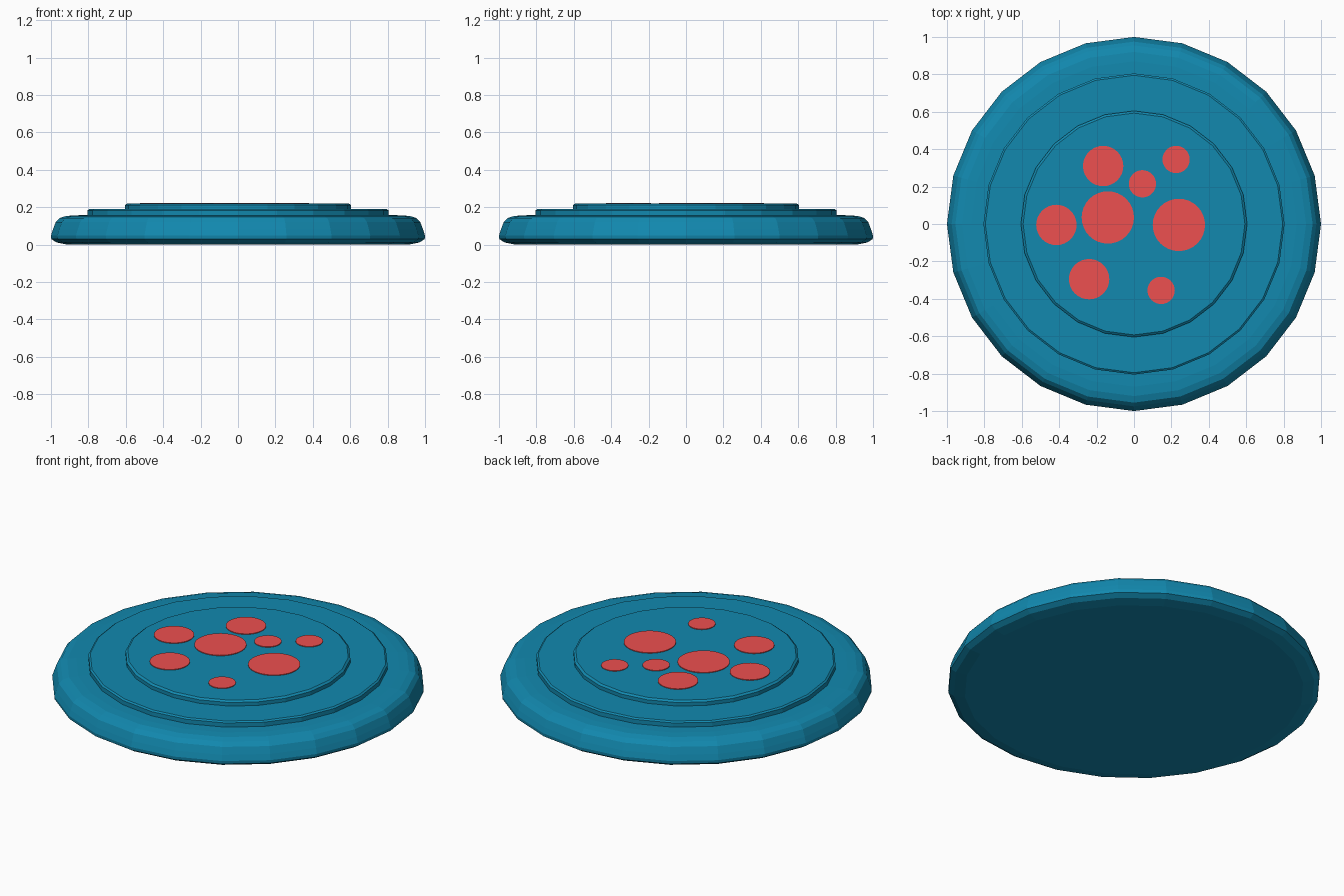
import bpy, bmesh, math

if "Cube" in bpy.data.objects:
    bpy.data.objects.remove(bpy.data.objects["Cube"])

def material(name, rgb):
    m = bpy.data.materials.new(name)
    m.diffuse_color = (*rgb, 1)
    m.use_nodes = True
    m.node_tree.nodes["Principled BSDF"].inputs["Base Color"].default_value = m.diffuse_color
    return m

blue = material("blue", (0.006, 0.25, 0.43))
red = material("red", (0.85, 0.08, 0.08))

def lathe(name, profile, sides, mat, x=0, y=0):
    """Revolve (radius, z) points, capped at both ends, flat faces."""
    bm = bmesh.new()
    rings = [[bm.verts.new((r * math.sin(2 * math.pi * i / sides),
                            r * math.cos(2 * math.pi * i / sides), z))
              for i in range(sides)] for r, z in profile]
    for a, b in zip(rings, rings[1:]):
        for i in range(sides):
            j = (i + 1) % sides
            bm.faces.new((a[i], a[j], b[j], b[i]))
    bm.faces.new(rings[0])
    bm.faces.new(rings[-1])
    bmesh.ops.recalc_face_normals(bm, faces=bm.faces)
    mesh = bpy.data.meshes.new(name)
    bm.to_mesh(mesh)
    bm.free()
    mesh.materials.append(mat)
    ob = bpy.data.objects.new(name, mesh)
    ob.location = (x, y, 0)
    bpy.context.collection.objects.link(ob)
    return ob

# stepped base: rounded rim, then two raised tiers
lathe("stepped_base", [
    (0.91, 0.0), (0.97, 0.012), (0.998, 0.03), (1.0, 0.048),
    (0.99, 0.08), (0.975, 0.12), (0.955, 0.142), (0.92, 0.153), (0.87, 0.157),
    (0.805, 0.158), (0.805, 0.183), (0.795, 0.19),
    (0.605, 0.19), (0.605, 0.211), (0.593, 0.22)], 24, blue)

# thin round spots on the top tier
L, M, S = 0.14, 0.108, 0.073
spots = [(-0.14, 0.035, L), (0.24, -0.005, L), (-0.165, 0.31, M),
         (-0.415, -0.005, M), (-0.24, -0.295, M), (0.225, 0.345, S),
         (0.045, 0.215, S), (0.145, -0.355, S)]
for n, (x, y, r) in enumerate(spots, 1):
    lathe(f"spot_{n}", [(r, 0.217), (r, 0.224)], 32, red, x, y)
